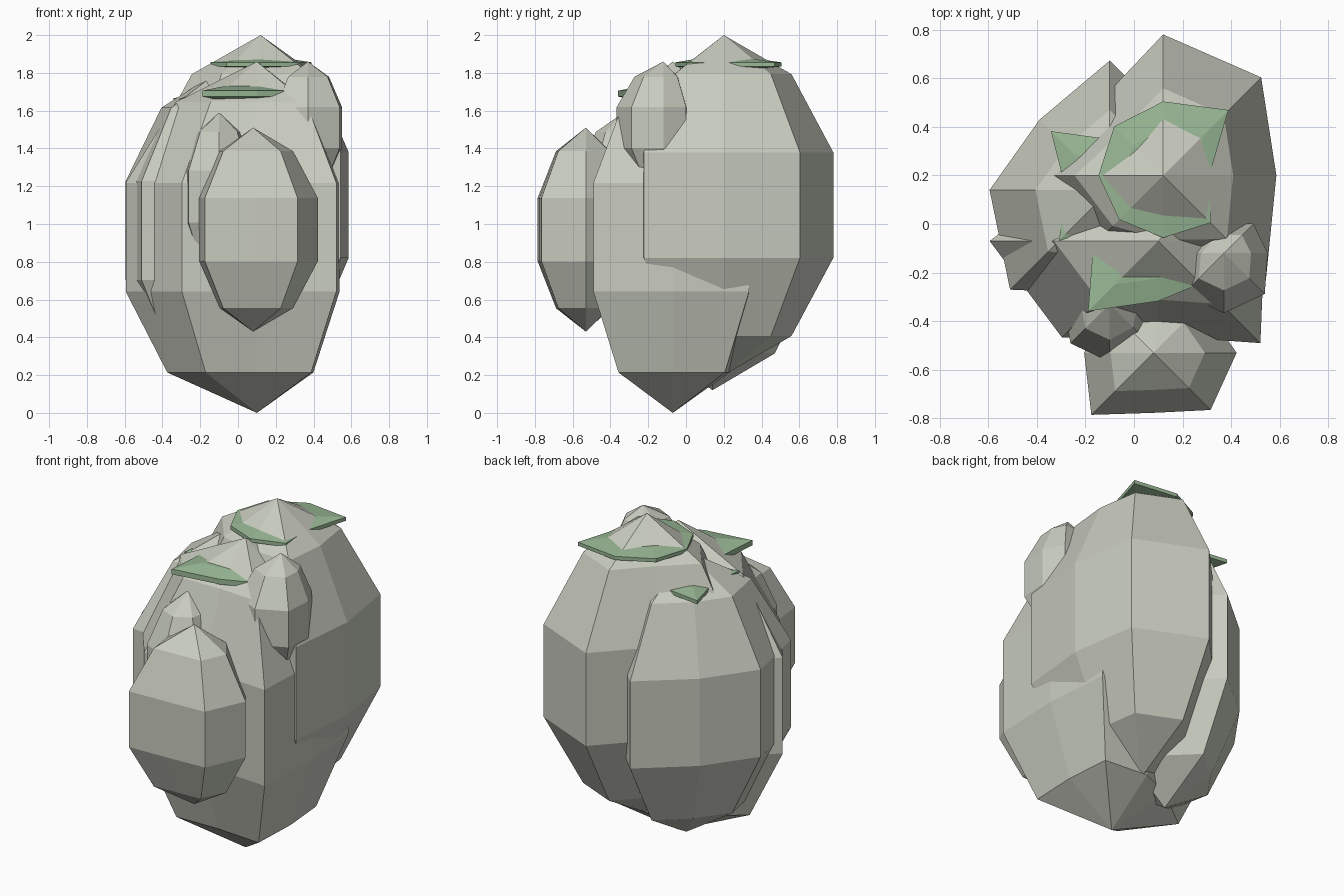
import bpy, bmesh
from math import sin, cos, tau

cube = bpy.data.objects.get("Cube")
if cube:
    bpy.data.objects.remove(cube, do_unlink=True)


def material(name, rgb):
    mat = bpy.data.materials.new(name)
    mat.use_nodes = True
    mat.diffuse_color = (*rgb, 1)
    mat.node_tree.nodes["Principled BSDF"].inputs["Base Color"].default_value = (*rgb, 1)
    return mat


stone = material("warm grey stone", (0.58, 0.60, 0.52))
green = material("moss green", (0.32, 0.48, 0.30))


def boulder(name, x, y, bottom, top, radii, mat, foot=0.588):
    """Faceted eight-sided lump; radii run anticlockwise from +x."""
    bm = bmesh.new()
    mid, half = (top + bottom) / 2, (top - bottom) / 2
    n = len(radii)
    rings = []
    # ring radius and height as fractions of the boulder's size
    for spread, height in [(foot, -0.77), (0.951, -0.31), (0.951, 0.31), (0.588, 0.77)]:
        rings.append([bm.verts.new((x + r * spread * cos(tau * i / n),
                                    y + r * spread * sin(tau * i / n),
                                    mid + half * height))
                      for i, r in enumerate(radii)])
    low = bm.verts.new((x, y, bottom))
    high = bm.verts.new((x, y, top))
    for i in range(n):
        j = (i + 1) % n
        bm.faces.new((low, rings[0][j], rings[0][i]))
        bm.faces.new((high, rings[-1][i], rings[-1][j]))
        for a, b in zip(rings, rings[1:]):
            bm.faces.new((a[i], a[j], b[j], b[i]))
    mesh = bpy.data.meshes.new(name)
    bm.to_mesh(mesh)
    bm.free()
    mesh.materials.append(mat)
    obj = bpy.data.objects.new(name, mesh)
    bpy.context.collection.objects.link(obj)


# Three tall boulders
boulder("back_boulder", 0.12, 0.2, 0.2, 2.0,
        [.49, .6, .61, .42, .62, .5, .45, .63], stone)
boulder("middle_boulder", 0.1, -0.07, 0.0, 1.86,
        [.46, .6, .46, .45, .73, .59, .41, .625], stone, foot=0.65)
boulder("right_boulder", -0.1, 0.14, 0.12, 1.81,
        [.4, .4, .56, .43, .52, .61, .45, .3], stone)

# Smaller stones leaning on the front
boulder("front_stone", 0.08, -0.53, 0.43, 1.51,
        [.36, .3, .22, .28, .3, .38, .26, .35], stone)
boulder("slim_stone", -0.1, -0.33, 0.7, 1.59,
        [.2, .18, .18, .18, .2, .24, .25, .23], stone)
boulder("upper_stone", 0.37, -0.12, 1.16, 1.86,
        [.19, .18, .13, .12, .16, .25, .26, .25], stone)

# Thin moss lenses ringing the tips of the tall boulders
boulder("back_moss", 0.12, 0.2, 1.81, 1.88,
        [.2, .4, .32, .3, .28, .27, .27, .29], green)
boulder("middle_moss", 0.1, -0.07, 1.64, 1.74,
        [.15, .12, .12, .15, .28, .43, .26, .26], green)
boulder("right_moss", -0.1, 0.14, 1.62, 1.69,
        [.1, .15, .22, .36, .19, .31, .15, .1], green)
